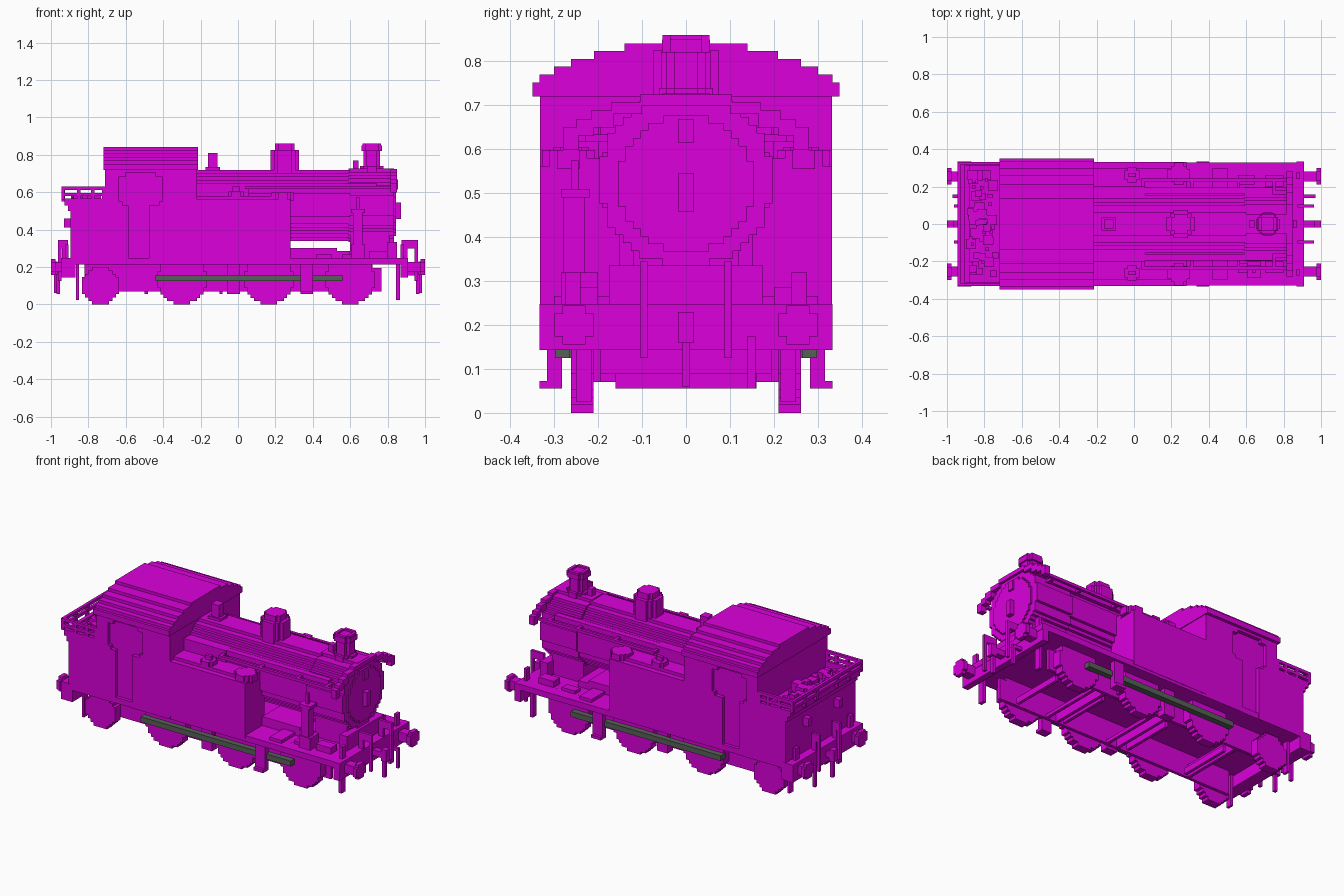
import bpy, bmesh, math, random

cube = bpy.data.objects.get("Cube")
if cube:
    bpy.data.objects.remove(cube, do_unlink=True)

V = 0.0177  # size of one block step


def material(name, rgb):
    m = bpy.data.materials.new(name)
    m.use_nodes = True
    m.diffuse_color = (*rgb, 1)
    m.node_tree.nodes["Principled BSDF"].inputs["Base Color"].default_value = (*rgb, 1)
    return m


MAGENTA = material("magenta", (0.71, 0.0, 0.71))
STEEL = material("grey_green", (0.095, 0.115, 0.095))


def finish(name, bm, mat):
    bmesh.ops.recalc_face_normals(bm, faces=bm.faces)
    me = bpy.data.meshes.new(name)
    bm.to_mesh(me)
    bm.free()
    me.materials.append(mat)
    ob = bpy.data.objects.new(name, me)
    bpy.context.collection.objects.link(ob)
    return ob


def boxes(name, items, mat=MAGENTA, mirror=False):
    """Boxes given as x0, x1, y0, y1, z0, z1, optionally repeated across y."""
    bm = bmesh.new()
    items = list(items)
    if mirror:
        items += [(a, b, -d, -c, e, f) for a, b, c, d, e, f in items]
    for x0, x1, y0, y1, z0, z1 in items:
        vs = bmesh.ops.create_cube(bm, size=1)["verts"]
        for v in vs:
            v.co = ((x0 + x1) / 2 + v.co.x * (x1 - x0),
                    (y0 + y1) / 2 + v.co.y * (y1 - y0),
                    (z0 + z1) / 2 + v.co.z * (z1 - z0))
    return finish(name, bm, mat)


def prism(name, pts, axis, a0, a1, mat=MAGENTA):
    """Extrude a flat outline along an axis."""
    place = {"x": lambda u, v: (a0, u, v), "y": lambda u, v: (u, a0, v),
             "z": lambda u, v: (u, v, a0)}[axis]
    bm = bmesh.new()
    face = bm.faces.new([bm.verts.new(place(u, v)) for u, v in pts])
    new = bmesh.ops.extrude_face_region(bm, geom=[face])["geom"]
    for v in new:
        if isinstance(v, bmesh.types.BMVert):
            v.co["xyz".index(axis)] = a1
    return finish(name, bm, mat)


def disc(cu, cv, r):
    """Outline of a circle stepped into square blocks."""
    n = max(2, round(2 * r / V))
    s = 2 * r / n
    odd = (n % 2) / 2
    side = []
    for i in range(n):
        z = -r + i * s
        w = s * max(1 - odd, round(math.sqrt(r * r - (z + s / 2) ** 2) / s - odd) + odd)
        if side and abs(side[-1][0] - w) < 1e-6:
            side[-1] = (w, z + s)
        else:
            side += [(w, z), (w, z + s)]
    loop = side + [(-w, z) for w, z in reversed(side)]
    return [(cu + u, cv + v) for u, v in loop]


# Running board, end beams and main frames
boxes("running_board", [(-0.91, 0.91, -0.33, 0.33, 0.213, 0.248)])
boxes("buffer_beams", [(0.87, 0.908, -0.333, 0.333, 0.143, 0.248),
                       (-0.945, -0.87, -0.333, 0.333, 0.143, 0.248)])
boxes("main_frames", [(-0.82, 0.72, 0.193, 0.211, 0.07, 0.213),
                      (0.72, 0.767, 0.193, 0.211, 0.07, 0.195)], mirror=True)
boxes("cross_members", [(x, x + 0.018, -0.195, 0.195, 0.07, 0.145)
                        for x in (-0.55, -0.06, 0.36)]
      + [(x, x + 0.018, -0.195, 0.195, 0.07, 0.09) for x in (0.01, 0.43)])
boxes("brake_beams", [(x, x + 0.018, -0.16, 0.16, 0.055, 0.09)
                      for x in (-0.5, -0.1, 0.34, 0.66)])

# Wheels on both sides
for side, s in (("left", 1), ("right", -1)):
    prism(f"trailing_wheel_{side}", disc(-0.735, 0.1, 0.1), "y", s * 0.211, s * 0.262)
    for i, x in enumerate((-0.3, 0.165, 0.6)):
        prism(f"driving_wheel_{i}_{side}", disc(x, 0.133, 0.133), "y", s * 0.211, s * 0.262)

# Coupling rods and crank pins
boxes("coupling_rods", [(-0.44, 0.56, 0.264, 0.298, 0.125, 0.157)], STEEL, True)
boxes("crank_pins", [(x, x + 0.035, 0.255, 0.27, 0.125, 0.157)
                     for x in (-0.44, 0.09, 0.52)], STEEL, True)

# Footsteps and guard irons
boxes("footsteps", [(0.335, 0.4, 0.282, 0.316, 0.055, 0.215),
                    (0.335, 0.4, 0.282, 0.333, 0.055, 0.073),
                    (-0.06, 0.01, 0.235, 0.262, 0.055, 0.215),
                    (-0.06, 0.01, 0.211, 0.262, 0.055, 0.09)], mirror=True)
boxes("guard_irons", [(0.845, 0.865, 0.215, 0.25, 0.025, 0.215),
                      (-0.865, -0.85, 0.215, 0.25, 0.025, 0.215)], mirror=True)

# Side tanks with filler caps
boxes("side_tanks", [(-0.22, 0.28, 0.15, 0.332, 0.23, 0.562),
                     (-0.22, 0.28, 0.15, 0.3, 0.56, 0.58)], mirror=True)
for side, s in (("left", 1), ("right", -1)):
    prism(f"front_filler_{side}", disc(0.24, s * 0.268, 0.06), "z", 0.555, 0.598)
    prism(f"rear_filler_{side}", disc(-0.01, s * 0.262, 0.04), "z", 0.57, 0.605)
boxes("filler_handles", [(-0.03, 0.01, 0.252, 0.272, 0.6, 0.63)], mirror=True)

# Cab core with side plates that leave the doorway recessed
boxes("cab_core", [(-0.71, -0.22, -0.31, 0.31, 0.24, 0.735)])
door = [(-0.71, 0.213), (-0.585, 0.213), (-0.585, 0.53), (-0.617, 0.53), (-0.617, 0.55),
        (-0.635, 0.55), (-0.635, 0.685), (-0.6, 0.685), (-0.6, 0.705), (-0.44, 0.705),
        (-0.44, 0.685), (-0.405, 0.685), (-0.405, 0.55), (-0.423, 0.55), (-0.423, 0.53),
        (-0.475, 0.53), (-0.475, 0.213), (-0.22, 0.213), (-0.22, 0.74), (-0.71, 0.74)]
for side, s in (("left", 1), ("right", -1)):
    prism(f"cab_side_{side}", door, "y", s * 0.305, s * 0.332)

# Stepped arched roof
half = [(0.35, 0.72), (0.35, 0.752), (0.333, 0.752), (0.333, 0.77), (0.3, 0.77),
        (0.3, 0.788), (0.262, 0.788), (0.262, 0.806), (0.21, 0.806), (0.21, 0.824),
        (0.14, 0.824), (0.14, 0.841)]
prism("cab_roof", half + [(-y, z) for y, z in reversed(half)], "x", -0.72, -0.215)

# Bunker with open top, flared back, rails and coal
boxes("bunker", [(-0.895, -0.7, -0.332, 0.332, 0.213, 0.53)])
boxes("bunker_sides", [(-0.928, -0.7, 0.312, 0.332, 0.53, 0.567)], mirror=True)
prism("bunker_flare", [(-0.88, 0.5), (-0.91, 0.5), (-0.91, 0.535), (-0.928, 0.535),
                       (-0.928, 0.567), (-0.905, 0.567), (-0.905, 0.54), (-0.88, 0.54)],
      "y", -0.332, 0.332)
rails = []
for z in (0.58, 0.613):
    rails += [(-0.945, -0.71, 0.315, 0.332, z, z + 0.017),
              (-0.945, -0.928, 0, 0.332, z, z + 0.017)]
rails += [(x, x + 0.018, 0.315, 0.332, 0.56, 0.63) for x in (-0.945, -0.86, -0.785, -0.728)]
rails += [(-0.945, -0.925, y, y + 0.018, 0.55, 0.63) for y in (0.09, 0.2)]
boxes("bunker_rails", rails, mirror=True)
random.seed(4)
coal = []
for i in range(60):
    x, y = random.uniform(-0.9, -0.76), random.uniform(-0.29, 0.25)
    w = random.choice((1, 2, 3)) * V
    coal.append((x, x + w, y, y + w, 0.52, 0.53 + random.choice((1, 2, 3)) * V))
boxes("coal", coal)
boxes("bunker_handles", [(-0.93, -0.89, 0.13, 0.165, 0.41, 0.46)], mirror=True)

# Boiler, smokebox and fittings along their sides
prism("boiler", disc(0, 0.53, 0.19), "x", -0.23, 0.6)
prism("smokebox", disc(0, 0.53, 0.197), "x", 0.59, 0.835)
prism("smokebox_door", disc(0, 0.522, 0.155), "x", 0.82, 0.845)
boxes("door_fittings", [(0.84, 0.872, -0.018, 0.018, 0.458, 0.545),
                        (0.84, 0.856, -0.018, 0.018, 0.615, 0.668)])
boxes("smokebox_arch", [(0.815, 0.85, 0.245, 0.28, 0.598, 0.65),
                        (0.815, 0.85, 0.21, 0.25, 0.632, 0.668),
                        (0.815, 0.85, 0.165, 0.215, 0.65, 0.69),
                        (0.815, 0.85, 0.1, 0.17, 0.68, 0.708),
                        (0.815, 0.85, 0, 0.105, 0.7, 0.725)], mirror=True)
boxes("boiler_handrails", [(0.04, 0.82, 0.228, 0.245, 0.617, 0.634)]
      + [(x, x + 0.018, 0.16, 0.235, 0.617, 0.634) for x in (0.04, 0.3, 0.55, 0.74)],
      mirror=True)
boxes("boiler_pipes", [(0.04, 0.74, 0.16, 0.195, 0.62, 0.65),
                       (-0.22, 0.06, 0.15, 0.2, 0.57, 0.65)], mirror=True)

# Chimney, dome, safety valve and lamp bracket
for name, x, r, z0, z1 in (
        ("chimney_base", 0.715, 0.062, 0.705, 0.74), ("chimney_stack", 0.715, 0.045, 0.735, 0.83),
        ("chimney_rim", 0.715, 0.055, 0.82, 0.85),
        ("dome_body", 0.25, 0.075, 0.7, 0.825), ("dome_top", 0.25, 0.053, 0.82, 0.86)):
    prism(name, disc(x, 0, r), "z", z0, z1)
boxes("chimney_lip", [(0.665, 0.683, -0.035, 0.035, 0.845, 0.86),
                      (0.747, 0.765, -0.035, 0.035, 0.845, 0.86),
                      (0.68, 0.75, -0.053, -0.035, 0.845, 0.86),
                      (0.68, 0.75, 0.035, 0.053, 0.845, 0.86)])
boxes("safety_valve", [(-0.175, -0.095, -0.035, 0.035, 0.7, 0.735),
                       (-0.16, -0.11, -0.025, 0.025, 0.73, 0.81)])
boxes("lamp_bracket", [(0.615, 0.645, -0.018, 0.018, 0.7, 0.77)])

# Saddle, front platform and fittings beside the boiler
boxes("saddle", [(0.6, 0.81, -0.12, 0.12, 0.245, 0.38),
                 (0.8, 0.85, -0.175, 0.175, 0.245, 0.335)])
boxes("platform_boxes", [(0.28, 0.53, -0.17, 0.17, 0.245, 0.302),
                         (0.53, 0.6, -0.17, 0.17, 0.245, 0.285),
                         (0.42, 0.5, 0.17, 0.3, 0.245, 0.266),
                         (0.42, 0.5, -0.3, -0.17, 0.245, 0.266)])
boxes("air_pump", [(0.605, 0.68, -0.285, -0.2, 0.245, 0.32),
                   (0.615, 0.665, -0.28, -0.23, 0.32, 0.5),
                   (0.605, 0.68, -0.285, -0.22, 0.49, 0.51),
                   (0.632, 0.65, -0.262, -0.245, 0.5, 0.575)])
boxes("front_lockers", [(0.7, 0.8, 0.2, 0.26, 0.245, 0.285)], mirror=True)

# Buffers, couplings, hoses and lamp irons at both ends
for end, s, x in (("front", 1, 0.905), ("rear", -1, 0.94)):
    def span(a, b):
        return tuple(sorted((s * a, s * b)))
    for side, t in (("left", 1), ("right", -1)):
        prism(f"{end}_buffer_shank_{side}", disc(t * 0.255, 0.2, 0.027), "x", s * x, s * 0.985)
        prism(f"{end}_buffer_head_{side}", disc(t * 0.255, 0.2, 0.044), "x", s * 0.975, s * 1.0)
    boxes(f"{end}_coupling", [(*span(x, 0.99), -0.018, 0.018, 0.178, 0.213),
                              (*span(0.965, 1.0), -0.018, 0.018, 0.16, 0.23),
                              (*span(0.967, 0.985), -0.009, 0.009, 0.06, 0.165)])
    boxes(f"{end}_hoses", [(*span(x, 0.962), 0.088, 0.105, 0.3, 0.345),
                           (*span(0.945, 0.962), 0.088, 0.105, 0.125, 0.345),
                           (*span(x - 0.03, x), 0.088, 0.105, 0.245, 0.345)], mirror=True)
    boxes(f"{end}_brake_pipe", [(*span(x, 0.97), 0.14, 0.158, 0.155, 0.175),
                                (*span(0.953, 0.97), 0.14, 0.158, 0.055, 0.175)])
    boxes(f"{end}_lamp_irons", [(*span(x - 0.035, x - 0.017), 0.24, 0.275, 0.245, 0.32)],
          mirror=True)
